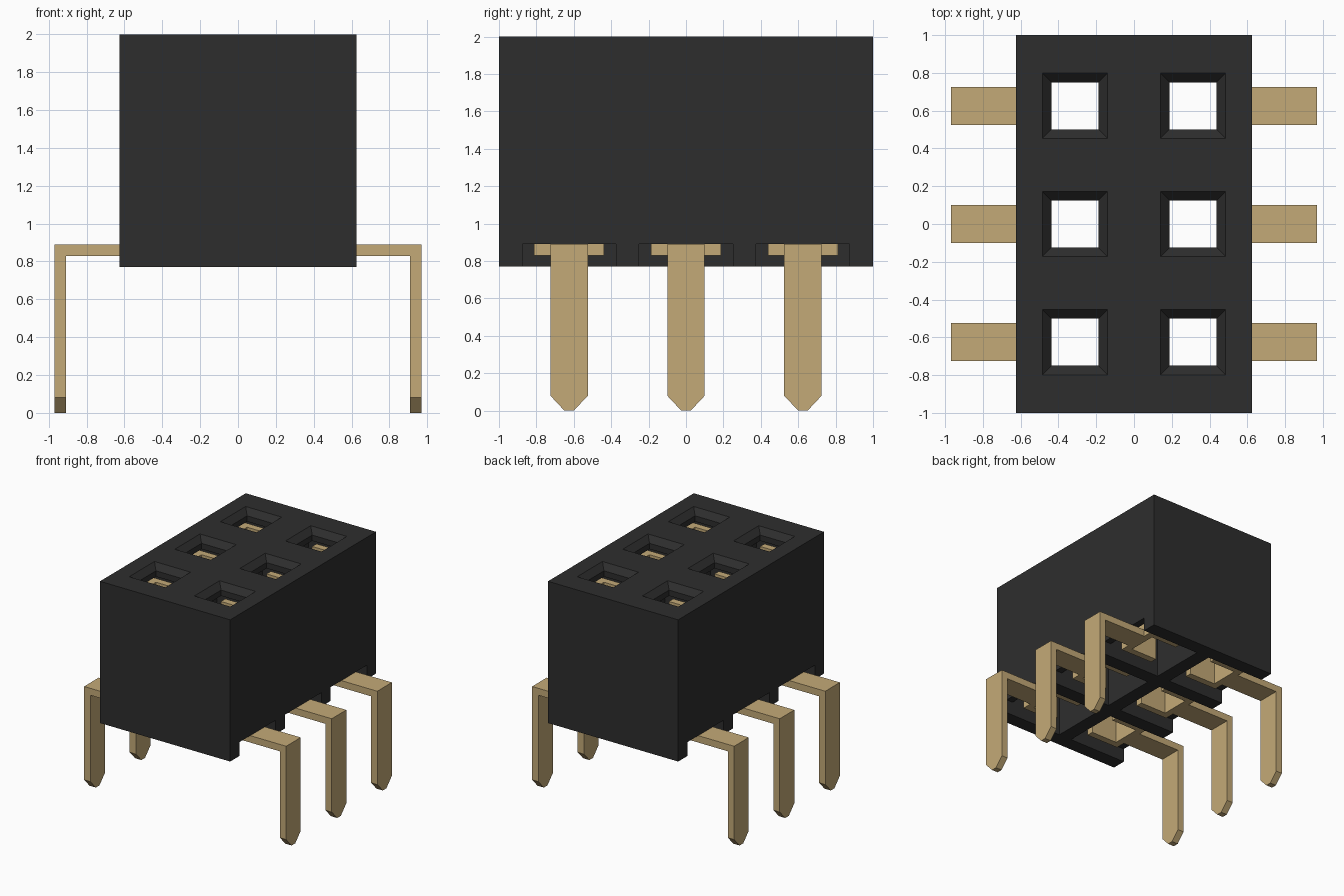
import bpy, bmesh
from mathutils import Vector

if "Cube" in bpy.data.objects:
    bpy.data.objects.remove(bpy.data.objects["Cube"], do_unlink=True)


def material(name, rgb):
    m = bpy.data.materials.new(name)
    m.use_nodes = True
    m.diffuse_color = (*rgb, 1)
    m.node_tree.nodes["Principled BSDF"].inputs["Base Color"].default_value = (*rgb, 1)
    return m


black = material("black plastic", (0.027, 0.027, 0.027))
gold = material("gold metal", (0.55, 0.40, 0.185))


def loft(bm, rings):
    """Closed solid through matching rings of points."""
    loops = [[bm.verts.new(p) for p in ring] for ring in rings]
    n = len(loops[0])
    for a, b in zip(loops, loops[1:]):
        for i in range(n):
            j = (i + 1) % n
            bm.faces.new((a[i], a[j], b[j], b[i]))
    bm.faces.new(loops[0])
    bm.faces.new(loops[-1])


def prism(bm, profile, axis, lo, hi):
    """Extrude a 2D profile along x, y or z."""
    def place(p, t):
        c = list(p)
        c.insert("xyz".index(axis), t)
        return Vector(c)
    loft(bm, [[place(p, t) for p in profile] for t in (lo, hi)])


def make(name, bm, mat):
    bmesh.ops.recalc_face_normals(bm, faces=bm.faces)
    me = bpy.data.meshes.new(name)
    bm.to_mesh(me)
    bm.free()
    me.materials.append(mat)
    ob = bpy.data.objects.new(name, me)
    bpy.context.collection.objects.link(ob)
    return ob


def cut(target, cutter):
    mod = target.modifiers.new("cut", "BOOLEAN")
    mod.operation, mod.solver, mod.object = "DIFFERENCE", "EXACT", cutter
    bpy.context.view_layer.objects.active = target
    bpy.ops.object.modifier_apply(modifier=mod.name)
    bpy.data.objects.remove(cutter, do_unlink=True)


HX, CX, ROWS = 0.625, 0.3125, (-0.625, 0, 0.625)
BOTTOM, TOP = 0.77, 2.0
ARM_LO, ARM_HI = 0.83, 0.89

# Housing block
bm = bmesh.new()
prism(bm, [(-HX, -1), (HX, -1), (HX, 1), (-HX, 1)], "z", BOTTOM, TOP)
housing = make("housing", bm, black)

for s, side in ((1, "left"), (-1, "right")):
    for row, y in enumerate(ROWS, 1):
        # Hollow chamber, open below and through a low notch in the side wall
        bm = bmesh.new()
        profile = [(0.0625, 0.7), (0.7, 0.7), (0.7, ARM_HI), (0.5625, ARM_HI),
                   (0.5625, 1.9), (0.0625, 1.9)]
        prism(bm, [(s * x, z) for x, z in profile], "y", y - 0.25, y + 0.25)
        cut(housing, make("chamber_cutter", bm, black))

        # Square socket hole with a funnel mouth
        bm = bmesh.new()
        rings = []
        for z, h in ((2.02, 0.1925), (1.95, 0.125), (1.85, 0.125)):
            rings.append([(s * CX + i * h, y + j * h, z)
                          for i, j in ((-1, -1), (1, -1), (1, 1), (-1, 1))])
        loft(bm, rings)
        cut(housing, make("socket_cutter", bm, black))

        # Contact: U-shaped channel, open toward the middle
        bm = bmesh.new()
        i, o = 0.127, 0.187
        channel = [(-i, -o), (o, -o), (o, o), (-i, o), (-i, i), (i, i), (i, -i), (-i, -i)]
        prism(bm, [(s * (CX + a), y + b) for a, b in channel], "z", ARM_LO, 1.85)
        make(f"contact_{side}_{row}", bm, gold)

        # Pin: flat arm, then a leg with a tapered tip
        bm = bmesh.new()
        arm = [(s * x, z) for x, z in ((CX + o, ARM_LO), (0.91, ARM_LO),
                                       (0.91, ARM_HI), (CX + o, ARM_HI))]
        prism(bm, arm, "y", y - 0.1, y + 0.1)
        leg = [(-0.1, ARM_HI), (-0.1, 0.08), (-0.025, 0), (0.025, 0), (0.1, 0.08), (0.1, ARM_HI)]
        prism(bm, [(y + a, z) for a, z in leg], "x", s * 0.91, s * 0.97)
        make(f"pin_{side}_{row}", bm, gold)
